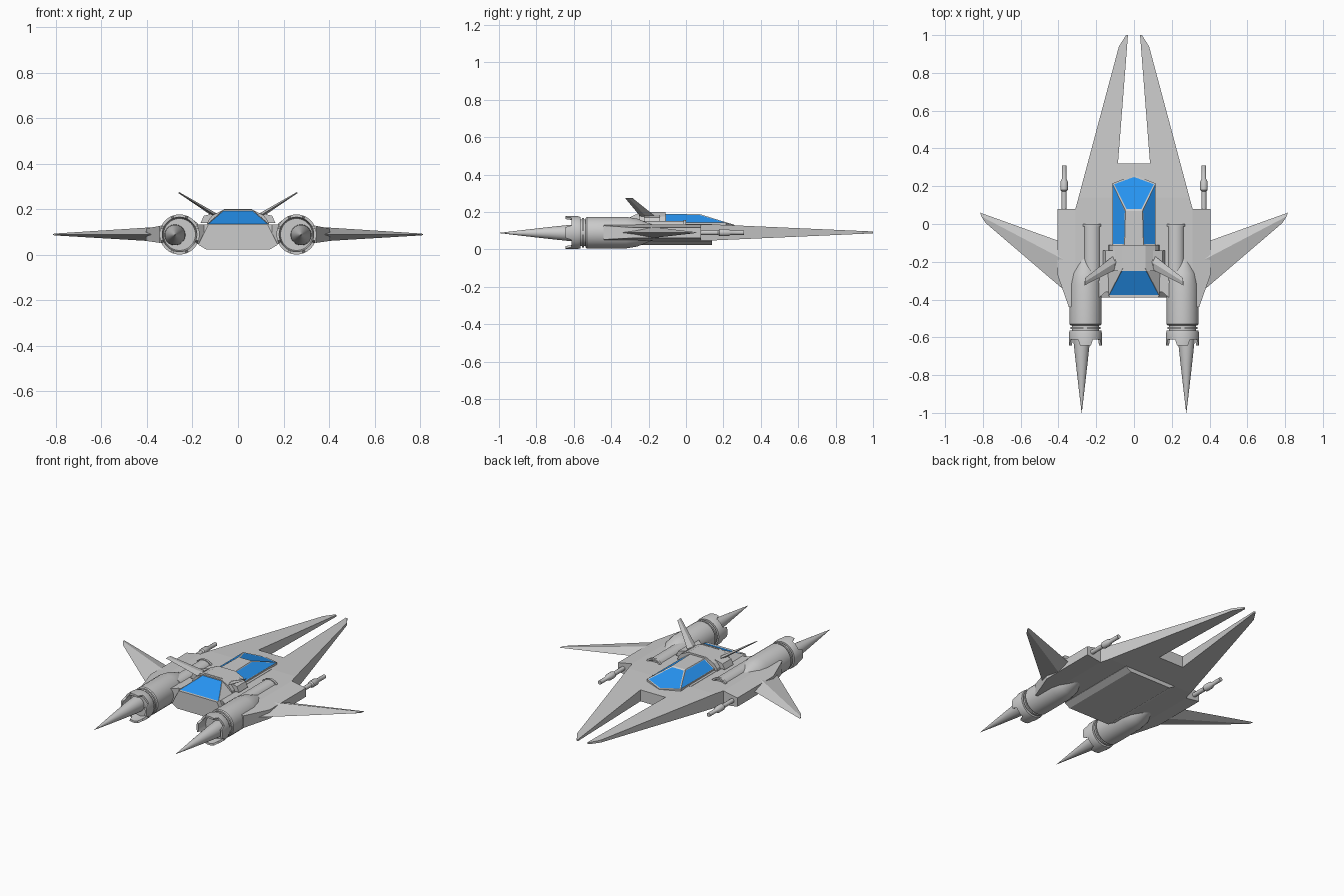
import bpy, bmesh, math
from mathutils import Vector

if "Cube" in bpy.data.objects:
    bpy.data.objects.remove(bpy.data.objects["Cube"])

BLUE = bpy.data.materials.new("window_blue")
BLUE.diffuse_color = (0.02, 0.3, 0.9, 1)
BLUE.use_nodes = True
BLUE.node_tree.nodes["Principled BSDF"].inputs["Base Color"].default_value = BLUE.diffuse_color


def finish(name, bm, mirror=False, smooth=False):
    bmesh.ops.recalc_face_normals(bm, faces=bm.faces)
    me = bpy.data.meshes.new(name)
    bm.to_mesh(me)
    bm.free()
    ob = bpy.data.objects.new(name, me)
    bpy.context.collection.objects.link(ob)
    if smooth:
        bpy.ops.object.select_all(action='DESELECT')
        ob.select_set(True)
        bpy.context.view_layer.objects.active = ob
        bpy.ops.object.shade_smooth_by_angle(angle=math.radians(35))
    if mirror:
        ob.modifiers.new("mirror", 'MIRROR').use_clip = False
    return ob


def loft(name, rings, mirror=False, smooth=False, cap=True):
    bm = bmesh.new()
    vr = [[bm.verts.new(p) for p in r] for r in rings]
    n = len(vr[0])
    for a, b in zip(vr, vr[1:]):
        for i in range(n):
            j = (i + 1) % n
            bm.faces.new((a[i], a[j], b[j], b[i]))
    if cap:
        bm.faces.new(vr[0])
        bm.faces.new(vr[-1])
    return finish(name, bm, mirror, smooth)


def lathe(name, cx, cz, profile, n=24, sz=1.0, tabs=None):
    """Turn (y, radius) points about an axis along y; tabs lengthen part of the rear rim."""
    rings = []
    for y, r in profile:
        ring = []
        for k in range(n):
            a = 2 * math.pi * (k + 0.5) / n
            dy = -0.032 if tabs and y < tabs and math.cos(4 * a) > 0 else 0
            ring.append((cx + r * math.cos(a), y + dy, cz + sz * r * math.sin(a)))
        rings.append(ring)
    return loft(name, rings, mirror=True, smooth=True)


def glazed(name, pts, faces, windows):
    """Faceted shell whose window faces are inset and coloured."""
    bm = bmesh.new()
    vs = [bm.verts.new(p) for p in pts]
    fs = [bm.faces.new([vs[i] for i in f]) for f in faces]
    bmesh.ops.recalc_face_normals(bm, faces=bm.faces)
    for i, w in windows.items():
        fs[i].material_index = 1
        bmesh.ops.inset_individual(bm, faces=[fs[i]], thickness=w, depth=-0.002)
    # the inset rims go back to grey
    for f in bm.faces:
        if f not in [fs[i] for i in windows]:
            f.material_index = 0
    me = bpy.data.meshes.new(name)
    bm.to_mesh(me)
    bm.free()
    me.materials.append(None)
    me.materials.append(BLUE)
    ob = bpy.data.objects.new(name, me)
    bpy.context.collection.objects.link(ob)


# Flat hull with the two long front prongs
half = [(.085, .32), (.032, 1), (.042, 1), (.08, .94), (.31, .08), (.405, .08),
        (.405, -.27), (.345, -.44), (.22, -.42), (.15, -.36)]
outline = half + [(-x, y) for x, y in reversed(half)]
bm = bmesh.new()
lo = [bm.verts.new((x, y, 0)) for x, y in outline]
hi = [bm.verts.new((x, y, 1)) for x, y in outline]
for i in range(len(outline)):
    j = (i + 1) % len(outline)
    bm.faces.new((lo[i], lo[j], hi[j], hi[i]))
bm.faces.new(lo)
bm.faces.new(hi)
for co, no in (((0, .14, 0), (0, 1, 0)), ((.31, 0, 0), (1, 0, 0)), ((-.31, 0, 0), (1, 0, 0))):
    bmesh.ops.bisect_plane(bm, geom=bm.verts[:] + bm.edges[:] + bm.faces[:],
                           plane_co=co, plane_no=no)
for v in bm.verts:
    t = max(0, (v.co.y - .14) / .86)
    s = max(0, (abs(v.co.x) - .31) / .095)
    if v.co.z > .5:
        v.co.z = .134 - .038 * t - .018 * s
    else:
        v.co.z = .048 + .038 * t + .014 * s
finish("hull", bm)

# Thicker centre body between the engines
prof = [(.13, .1355), (.175, .045), (.14, .024), (-.14, .024), (-.175, .045), (-.13, .1355)]
loft("centre_body", [[(x, y, z) for x, z in prof] for y in (-.39, .14)])

# Forward canopy: side windows and pentagonal front window
glazed("front_canopy",
       [(.115, -.11, .145), (.115, .215, .145), (0, .26, .131), (-.115, .215, .145),
        (-.115, -.11, .145), (.05, -.11, .19), (.045, .07, .19), (-.045, .07, .19),
        (-.05, -.11, .19), (.115, -.11, .12), (.115, .215, .12), (0, .26, .12),
        (-.115, .215, .12), (-.115, -.11, .12)],
       [(0, 1, 6, 5), (1, 2, 3, 7, 6), (3, 4, 8, 7), (5, 6, 7, 8), (0, 9, 10, 1),
        (1, 10, 11, 2), (2, 11, 12, 3), (3, 12, 13, 4), (0, 5, 8, 4, 13, 9)],
       {0: .006, 1: .011, 2: .006})

# Raised middle cabin and the sloped rear window
cab = [(.137, .12), (.132, .15), (.112, .175), (.06, .2)]
cab += [(-x, z) for x, z in reversed(cab)]
loft("cabin", [[(x, y, z) for x, z in cab] for y in (-.25, -.11)])
glazed("rear_canopy",
       [(.06, -.235, .202), (-.06, -.235, .202), (-.135, -.38, .136), (.135, -.38, .136),
        (.137, -.235, .136), (-.137, -.235, .136)],
       [(0, 1, 2, 3), (0, 3, 4), (1, 5, 2), (2, 5, 4, 3), (0, 4, 5, 1)],
       {0: .004})

# Engines: nacelle, neck ring, tabbed nozzle and tail spike
EX, EZ = .257, .09
lathe("nacelle", EX, EZ, [(-.15, .035), (-.2, .05), (-.26, .075), (-.32, .085), (-.53, .085),
                          (-.536, .08), (-.538, .072), (-.57, .072)])
lathe("neck_ring", EX, EZ, [(-.545, .06), (-.545, .08), (-.557, .08), (-.557, .06)])
lathe("nozzle", EX, EZ, [(-.565, .05), (-.565, .084), (-.58, .088), (-.612, .088),
                         (-.612, .076), (-.58, .07), (-.58, .03)], n=48, tabs=-.6)
lathe("tail_spike", .277, .088, [(-.575, .046), (-.62, .044), (-.74, .031), (-.87, .016),
                                 (-.97, .004), (-1, .0005)])

# Intake tubes running forward from the engines
lathe("intake_tube", .222, .115, [(-.3, .046), (-.012, .046)], n=16, sz=.85)
lathe("intake_lip", .222, .115, [(-.014, .054), (0, .054), (0, .042), (-.01, .036)], n=16, sz=.8)

# Swept side wings with a diamond section
loft("wing", [[(.37, -.1, .09), (.37, -.19, .122), (.37, -.35, .09), (.37, -.19, .06)],
              [(.815, .06, .09), (.808, .04, .094), (.785, .005, .09), (.808, .04, .086)]],
     mirror=True)

# Angled tail fins with root blocks
n = Vector((.5, 0, .85)) * .011
root = [Vector((.085, -.15, .165)), Vector((.085, -.235, .165))]
tip = [Vector((.258, -.285, .274)), Vector((.262, -.325, .274))]


def section(a, b, k):
    m = (a + b) / 2
    off = Vector((-n.x, 0, n.z)) * k
    return [a, m + off, b, m - off]


loft("tail_fin", [section(*root, 1), section(*tip, .25)], mirror=True)
loft("fin_root", [[(x, y, z) for x, z in ((.1, .14), (.165, .14), (.15, .172), (.1, .185))]
                  for y in (-.225, -.14)], mirror=True)

# Guns on the leading edge of the hull
lathe("gun", .37, .09, [(.04, .013), (.172, .013), (.18, .02), (.225, .02), (.24, .012),
                        (.31, .012)], n=12)
